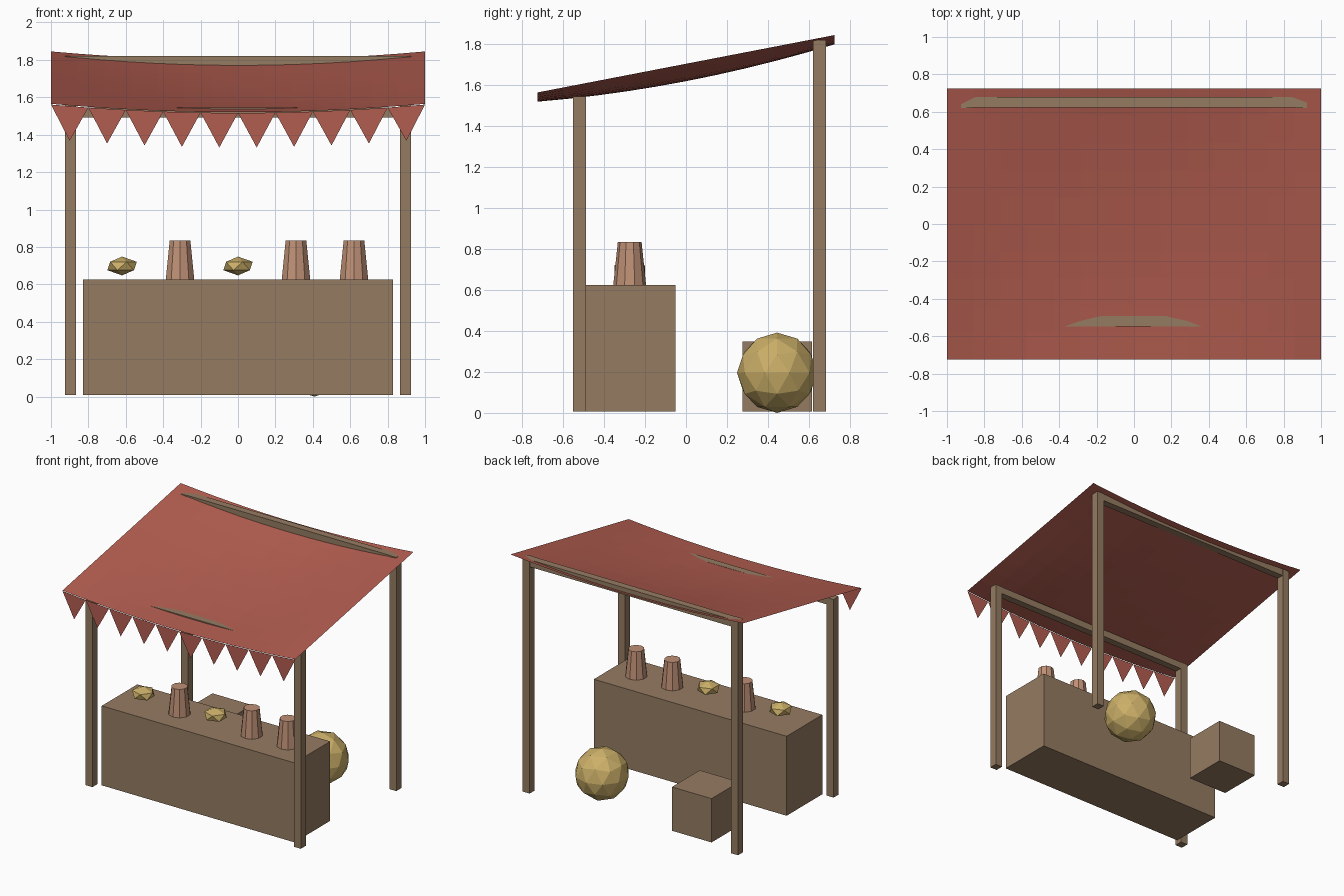
import bpy, bmesh
from mathutils import Matrix

if "Cube" in bpy.data.objects:
    bpy.data.objects.remove(bpy.data.objects["Cube"])


def material(name, rgb):
    m = bpy.data.materials.new(name)
    m.diffuse_color = (*rgb, 1)
    m.use_nodes = True
    m.node_tree.nodes["Principled BSDF"].inputs["Base Color"].default_value = m.diffuse_color
    return m


WOOD = material("wood", (0.30, 0.20, 0.12))
CLOTH = material("cloth", (0.45, 0.11, 0.08))
CLAY = material("clay", (0.52, 0.28, 0.18))
STRAW = material("straw", (0.60, 0.43, 0.14))


def finish(name, bm, mat):
    mesh = bpy.data.meshes.new(name)
    bm.to_mesh(mesh)
    bm.free()
    mesh.materials.append(mat)
    ob = bpy.data.objects.new(name, mesh)
    bpy.context.collection.objects.link(ob)
    return ob


def box(name, lo, hi, mat=WOOD):
    bm = bmesh.new()
    size = [b - a for a, b in zip(lo, hi)]
    mid = [(a + b) / 2 for a, b in zip(lo, hi)]
    bmesh.ops.create_cube(bm, size=1, matrix=Matrix.Translation(mid) @ Matrix.Diagonal((*size, 1)))
    return finish(name, bm, mat)


def ball(name, loc, radius, subdivisions, flat=1.0):
    bm = bmesh.new()
    bmesh.ops.create_icosphere(bm, subdivisions=subdivisions, radius=radius,
                               matrix=Matrix.Translation(loc) @ Matrix.Diagonal((1, 1, flat, 1)))
    return finish(name, bm, STRAW)


FLOOR = 0.008
W, D = 1.0, 0.725


def canopy_z(x, y):
    u, v = x / W, y / D
    return 1.705 + 0.14 * v - (1 - u * u) * (0.045 + 0.04 * (1 - v * v))


# Posts and cross beams
for label, y, top in (("front", -0.52, 1.546), ("back", 0.652, 1.822)):
    for side, x in (("left", -0.895), ("right", 0.895)):
        box(f"{label}_{side}_post", (x - 0.03, y - 0.031, FLOOR), (x + 0.03, y + 0.031, top))
    box(f"{label}_beam", (-0.925, y - 0.028, top - 0.055), (0.925, y + 0.028, top))

# Sagging cloth canopy
bm = bmesh.new()
bmesh.ops.create_grid(bm, x_segments=14, y_segments=10, size=1)
for v in bm.verts:
    v.co.x *= W
    v.co.y *= D
    v.co.z = canopy_z(v.co.x, v.co.y)
finish("canopy", bm, CLOTH)

# Row of pennants along the front edge
bm = bmesh.new()
for i in range(10):
    x0 = -1 + 0.2 * i
    pts = [(x0, 0), (x0 + 0.1, 0.185), (x0 + 0.2, 0)]
    bm.faces.new([bm.verts.new((x, -D, canopy_z(x, -D) - 0.004 - drop)) for x, drop in pts])
finish("pennants", bm, CLOTH)

# Counter and crate
box("counter", (-0.828, -0.489, FLOOR), (0.828, -0.052, 0.625))
box("crate", (-0.65, 0.275, FLOOR), (-0.31, 0.615, 0.348))

# Goods on the counter
for i, x in enumerate((-0.31, 0.31, 0.62)):
    bm = bmesh.new()
    bmesh.ops.create_cone(bm, cap_ends=True, segments=10, radius1=0.08, radius2=0.058,
                          depth=0.21, matrix=Matrix.Translation((x, -0.275, 0.73)))
    finish(f"pot_{i + 1}", bm, CLAY)
for i, x in enumerate((-0.62, 0.0)):
    ball(f"loaf_{i + 1}", (x, -0.275, 0.698), 0.088, 1, 0.57)

# Sack behind the counter
ball("sack", (0.41, 0.445, 0.196), 0.196, 2)
